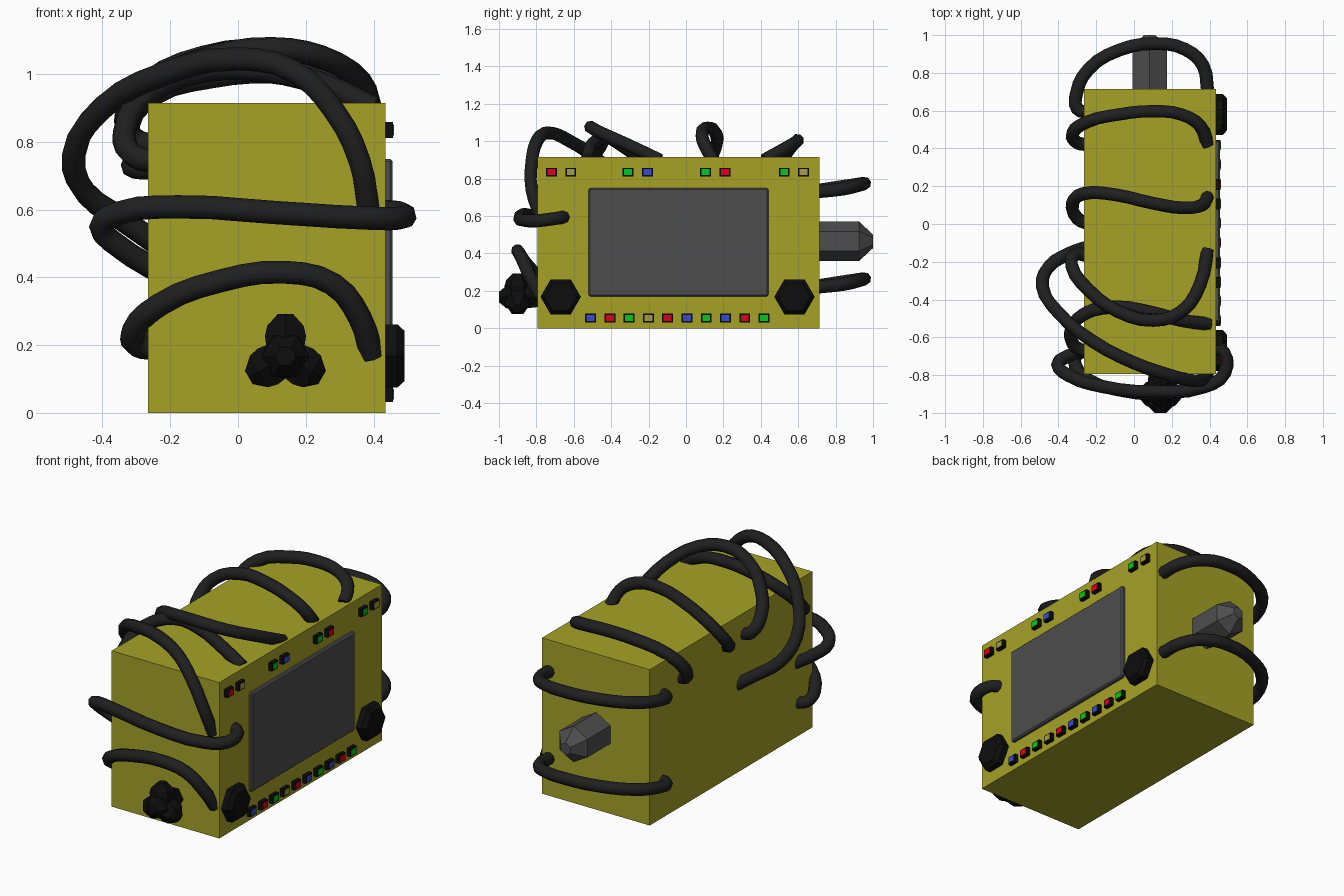
import bpy, bmesh, math
from mathutils import Vector


def material(name, rgb):
    m = bpy.data.materials.new(name)
    m.diffuse_color = (*rgb, 1)
    return m


YELLOW = material("casing_yellow", (0.38, 0.36, 0.02))
BLACK = material("black", (0.004, 0.004, 0.004))
RUBBER = material("rubber", (0.014, 0.014, 0.014))
GREY = material("dark_grey", (0.075, 0.075, 0.075))
LIGHTS = {
    "r": material("red", (0.75, 0.0, 0.01)),
    "g": material("green", (0.0, 0.6, 0.01)),
    "b": material("blue", (0.04, 0.07, 0.65)),
    "y": material("amber", (0.38, 0.34, 0.06)),
}


def finish(name, bm, mat):
    bmesh.ops.recalc_face_normals(bm, faces=bm.faces)
    me = bpy.data.meshes.new(name)
    bm.to_mesh(me)
    bm.free()
    me.materials.append(mat)
    ob = bpy.data.objects.new(name, me)
    bpy.context.collection.objects.link(ob)
    return ob


def box(name, lo, hi, mat):
    bm = bmesh.new()
    bmesh.ops.create_cube(bm, size=1)
    for v in bm.verts:
        v.co = [a + (c + 0.5) * (b - a) for a, b, c in zip(lo, hi, v.co)]
    return finish(name, bm, mat)


def prism(name, origin, axis, up, profile, mat, sides=6):
    """Low-sided turned part: profile is (distance along axis, radius)."""
    axis, up, origin = Vector(axis).normalized(), Vector(up), Vector(origin)
    side = axis.cross(up)
    bm = bmesh.new()
    rings = []
    for d, r in profile:
        ring = []
        for i in range(sides):
            a = math.tau * i / sides
            ring.append(bm.verts.new(origin + axis * d + (up * math.cos(a) + side * math.sin(a)) * r))
        rings.append(ring)
    for a, b in zip(rings, rings[1:]):
        for i in range(sides):
            j = (i + 1) % sides
            bm.faces.new((a[i], a[j], b[j], b[i]))
    bm.faces.new(rings[0])
    bm.faces.new(rings[-1])
    return finish(name, bm, mat)


def cable(name, pts, radius=0.035):
    cu = bpy.data.curves.new(name, "CURVE")
    cu.dimensions = "3D"
    cu.bevel_depth = radius
    cu.bevel_resolution = 2
    cu.resolution_u = 3
    cu.use_fill_caps = True
    sp = cu.splines.new("BEZIER")
    sp.bezier_points.add(len(pts) - 1)
    for p, co in zip(sp.bezier_points, pts):
        p.co = co
        p.handle_left_type = p.handle_right_type = "AUTO"
    cu.materials.append(RUBBER)
    ob = bpy.data.objects.new(name, cu)
    bpy.context.collection.objects.link(ob)


# Casing and screen
box("casing", (-0.265, -0.795, 0), (0.435, 0.715, 0.915), YELLOW)
screen = box("screen", (0.42, -0.52, 0.17), (0.456, 0.44, 0.75), GREY)
bev = screen.modifiers.new("edge", "BEVEL")
bev.width = 0.008
bev.segments = 1


# Indicator lights: black housing with a coloured face
def light(name, y, z, col):
    box(name + "_housing", (0.42, y - 0.029, z - 0.023), (0.458, y + 0.029, z + 0.023), BLACK)
    box(name + "_lens", (0.45, y - 0.021, z - 0.016), (0.461, y + 0.021, z + 0.016), LIGHTS[col])


for i, c in enumerate("rygbgrgy"):
    y = (-0.72, -0.31, 0.105, 0.525)[i // 2] + 0.104 * (i % 2)
    light(f"upper_light_{i}", y, 0.835, c)
for i, c in enumerate("brgyrbgbrg"):
    light(f"lower_light_{i}", -0.51 + 0.103 * i, 0.055, c)

# Hexagonal knobs
for n, y in (("front", -0.67), ("back", 0.58)):
    prism(n + "_knob", (0.42, y, 0.168), (1, 0, 0), (0, 1, 0),
          [(0, 0.108), (0.05, 0.108), (0.072, 0.085)], BLACK)

# Hexagonal plug on the back
prism("back_plug", (0.083, 0.70, 0.465), (0, 1, 0), (0, 0, 1),
      [(0, 0.106), (0.225, 0.106), (0.3, 0.036)], GREY)

# Three-armed valve handle on the front
HUB = (0.14, -0.9, 0.167)
prism("valve_hub", (0.14, -0.78, 0.167), (0, -1, 0), (1, 0, 0),
      [(0, 0.06), (0.11, 0.075), (0.18, 0.07), (0.22, 0.032)], BLACK)
for i in range(3):
    a = math.radians(90 + 120 * i)
    prism(f"valve_arm_{i}", HUB, (math.cos(a), 0, math.sin(a)), (0, 1, 0),
          [(0, 0.06), (0.06, 0.07), (0.09, 0.062), (0.125, 0.026)], BLACK)

# Cables around the back
for n, dz in (("upper", 0.51), ("lower", 0)):
    cable(f"back_cable_{n}", [(x, y, z + dz) for x, y, z in (
        (-0.24, 0.59, 0.215), (-0.3, 0.61, 0.215), (-0.305, 0.69, 0.225), (-0.24, 0.82, 0.245),
        (-0.08, 0.92, 0.26), (0.12, 0.955, 0.265), (0.27, 0.925, 0.255),
        (0.365, 0.84, 0.235), (0.39, 0.7, 0.22))])

# Cables over the top
cable("top_cable_back", [
    (-0.24, 0.42, 0.755), (-0.3, 0.43, 0.77), (-0.325, 0.48, 0.85), (-0.25, 0.54, 0.94),
    (-0.08, 0.58, 0.99), (0.1, 0.597, 1.005), (0.25, 0.58, 0.99), (0.35, 0.52, 0.955), (0.39, 0.42, 0.9)])
cable("top_cable_middle", [
    (-0.24, 0.0, 0.785), (-0.3, 0.03, 0.8), (-0.325, 0.11, 0.88), (-0.27, 0.16, 0.97),
    (-0.1, 0.155, 1.05), (0.1, 0.11, 1.07), (0.27, 0.085, 1.04), (0.36, 0.1, 0.98), (0.39, 0.145, 0.9)])
cable("top_cable_looped", [
    (-0.24, -0.17, 0.785), (-0.31, -0.16, 0.81), (-0.33, -0.22, 0.88), (-0.24, -0.35, 0.98),
    (-0.08, -0.465, 1.05), (0.1, -0.51, 1.075), (0.25, -0.465, 1.05), (0.35, -0.32, 0.985),
    (0.39, -0.14, 0.9)])
cable("top_cable_front", [
    (-0.24, -0.68, 0.74), (-0.31, -0.65, 0.76), (-0.335, -0.575, 0.83), (-0.27, -0.48, 0.94),
    (-0.1, -0.44, 1.01), (0.08, -0.465, 1.01), (0.25, -0.51, 0.97), (0.4, -0.53, 0.9)])

# Long cable from the left side, over the top, down to the front
cable("long_cable", [
    (-0.24, -0.12, 0.5), (-0.34, -0.155, 0.57), (-0.45, -0.225, 0.65), (-0.485, -0.33, 0.76),
    (-0.4, -0.47, 0.9), (-0.22, -0.62, 1.0), (0, -0.735, 1.045), (0.17, -0.795, 1.005),
    (0.285, -0.825, 0.89), (0.36, -0.825, 0.74), (0.385, -0.78, 0.6)])

# Cables around the front
cable("front_cable_upper", [
    (0.41, -0.65, 0.595), (0.475, -0.68, 0.59), (0.48, -0.79, 0.575), (0.38, -0.86, 0.575),
    (0.1, -0.888, 0.592), (-0.17, -0.86, 0.608), (-0.35, -0.8, 0.59), (-0.405, -0.745, 0.55),
    (-0.35, -0.7, 0.49), (-0.24, -0.66, 0.42)])
cable("front_cable_lower", [
    (-0.24, -0.67, 0.19), (-0.3, -0.69, 0.2), (-0.31, -0.75, 0.24), (-0.23, -0.83, 0.32),
    (-0.05, -0.885, 0.39), (0.14, -0.9, 0.415), (0.28, -0.88, 0.38), (0.36, -0.835, 0.28),
    (0.395, -0.775, 0.17)])
